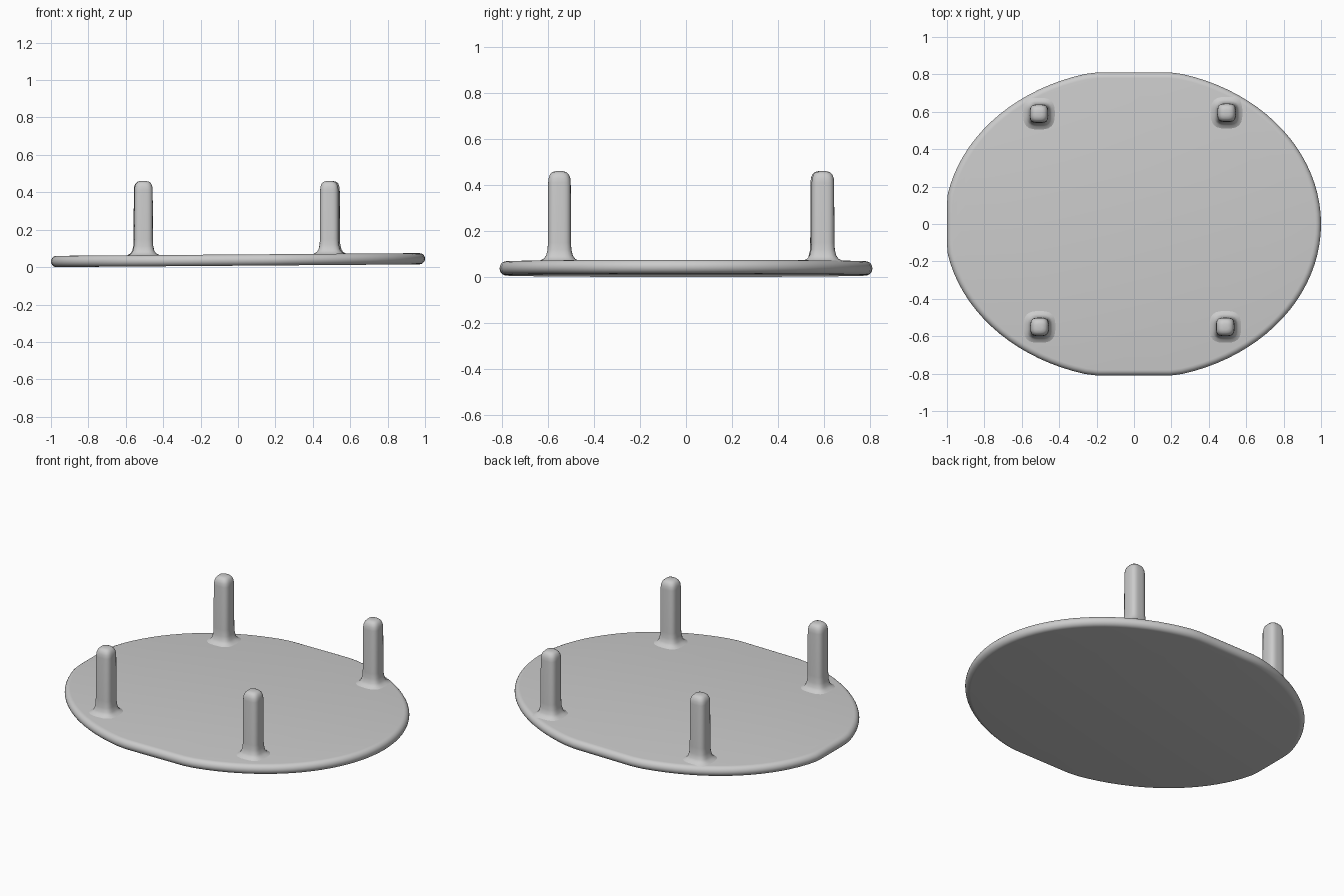
import bpy, bmesh, math

cube = bpy.data.objects.get("Cube")
if cube:
    bpy.data.objects.remove(cube)

grey = bpy.data.materials.new("plain_grey")
grey.use_nodes = True
colour = (0.6, 0.6, 0.6, 1)
grey.diffuse_color = colour
grey.node_tree.nodes["Principled BSDF"].inputs["Base Color"].default_value = colour


def slope(x):
    """Slight sideways tilt of the plate."""
    return 0.0075 * x


def loft(name, rings):
    """Skin a stack of closed rings, bottom to top, and cap both ends."""
    bm = bmesh.new()
    loops = [[bm.verts.new(p) for p in ring] for ring in rings]
    n = len(loops[0])
    for a, b in zip(loops, loops[1:]):
        for i in range(n):
            j = (i + 1) % n
            bm.faces.new((a[i], a[j], b[j], b[i]))
    bm.faces.new(loops[0][::-1])
    bm.faces.new(loops[-1])
    mesh = bpy.data.meshes.new(name)
    bm.to_mesh(mesh)
    bm.free()
    mesh.materials.append(grey)
    obj = bpy.data.objects.new(name, mesh)
    bpy.context.collection.objects.link(obj)
    bpy.ops.object.select_all(action='DESELECT')
    obj.select_set(True)
    bpy.context.view_layer.objects.active = obj
    bpy.ops.object.shade_smooth_by_angle(angle=math.radians(40))
    return obj


def plate_ring(inset, z):
    """Oval trimmed flat at the front, back and right-hand edge."""
    pts = []
    for i in range(96):
        t = 2 * math.pi * i / 96
        c, s = math.cos(t), math.sin(t)
        x = (1.0 if c > 0 else 1.015) * c
        x = max(-1.0, x)
        y = max(-0.81, min(0.81, 0.83 * s))
        x, y = x * (1 - inset), y * (1 - inset / 0.81)
        pts.append((x, y, z + slope(x)))
    return pts


# Oval plate with a half-round rim
R = 0.03
rim = [math.radians(-90 + 18 * k) for k in range(11)]
loft("oval_plate", [plate_ring(R * (1 - math.cos(a)), 0.0375 + R * math.sin(a)) for a in rim])


def square_ring(cx, cy, r, z, power, tilt):
    """Rounded-square cross-section."""
    pts = []
    for i in range(32):
        t = 2 * math.pi * i / 32
        c, s = math.cos(t), math.sin(t)
        k = r / (abs(c) ** power + abs(s) ** power) ** (1 / power)
        x = cx + k * c
        pts.append((x, cy + k * s, z + tilt * slope(x)))
    return pts


# Upright pegs: flared foot, straight shaft, domed tip (radius, height, squareness, tilt)
profile = [(0.092, 0.063, 3, 1), (0.082, 0.069, 3, 1), (0.068, 0.076, 3.2, 1),
           (0.058, 0.090, 3.5, 1), (0.052, 0.115, 3.5, 1), (0.050, 0.150, 3.5, 0),
           (0.049, 0.410, 3.5, 0), (0.047, 0.430, 3.2, 0), (0.041, 0.446, 3, 0),
           (0.031, 0.456, 2.6, 0), (0.016, 0.460, 2.3, 0)]
pegs = {"front_right_peg": (-0.505, -0.55), "front_left_peg": (0.488, -0.55),
        "back_right_peg": (-0.508, 0.59), "back_left_peg": (0.495, 0.595)}
for name, (px, py) in pegs.items():
    loft(name, [square_ring(px, py, r, z, p, k) for r, z, p, k in profile])
